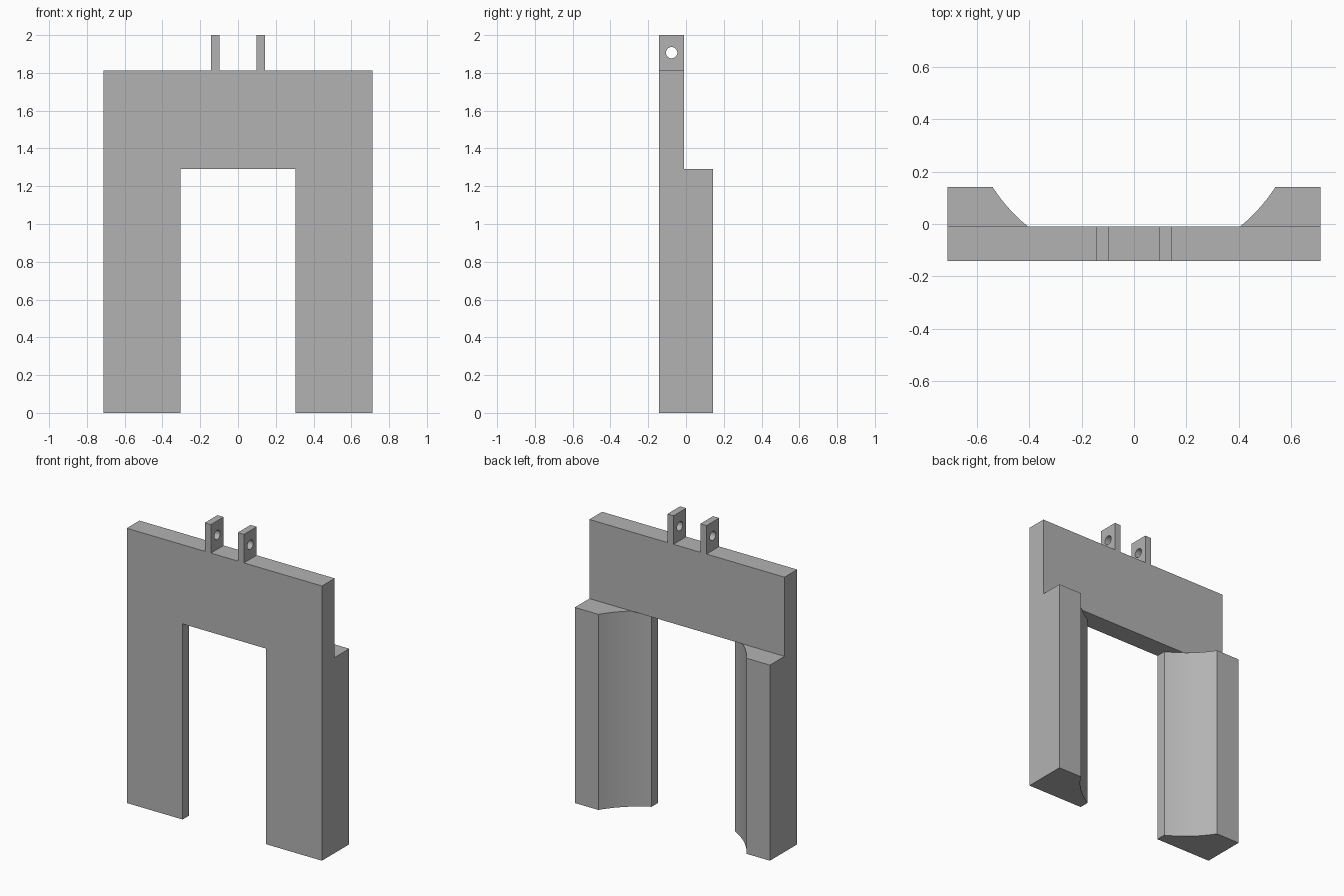
import bpy, bmesh, math
from mathutils import Matrix, Vector

cube = bpy.data.objects.get("Cube")
if cube:
    bpy.data.objects.remove(cube, do_unlink=True)

HALF_W, HALF_D = 0.712, 0.142      # outer half width and half depth
STEP_Y, STEP_Z = -0.01, 1.29       # back of the header, top of the legs
HEAD_Z, TOP_Z = 1.812, 2.0
INNER_X = 0.305                    # half width of the opening

grey = bpy.data.materials.new("plain grey")
grey.use_nodes = True
colour = (0.45, 0.45, 0.45, 1)
grey.diffuse_color = colour
grey.node_tree.nodes["Principled BSDF"].inputs["Base Color"].default_value = colour


def make_object(name, bm):
    bmesh.ops.recalc_face_normals(bm, faces=bm.faces)
    mesh = bpy.data.meshes.new(name)
    bm.to_mesh(mesh)
    bm.free()
    mesh.materials.append(grey)
    obj = bpy.data.objects.new(name, mesh)
    bpy.context.collection.objects.link(obj)
    return obj


def side_prism(name, profile, x0, x1):
    """Extrude a (y, z) profile along x."""
    bm = bmesh.new()
    face = bm.faces.new([bm.verts.new((x0, y, z)) for y, z in profile])
    grown = bmesh.ops.extrude_face_region(bm, geom=[face])["geom"]
    verts = [v for v in grown if isinstance(v, bmesh.types.BMVert)]
    bmesh.ops.translate(bm, verts=verts, vec=Vector((x1 - x0, 0, 0)))
    return make_object(name, bm)


def cylinder(name, centre, radius, depth, segments, axis="Z"):
    bm = bmesh.new()
    turn = Matrix.Rotation(math.pi / 2, 4, "Y") if axis == "X" else Matrix()
    bmesh.ops.create_cone(bm, cap_ends=True, segments=segments, radius1=radius,
                          radius2=radius, depth=depth,
                          matrix=Matrix.Translation(centre) @ turn)
    return make_object(name, bm)


def cut(obj, cutter):
    cutter.hide_render = True
    mod = obj.modifiers.new("cut", "BOOLEAN")
    mod.operation, mod.solver, mod.object = "DIFFERENCE", "EXACT", cutter
    bpy.ops.object.select_all(action="DESELECT")
    bpy.context.view_layer.objects.active = obj
    obj.select_set(True)
    bpy.ops.object.modifier_apply(modifier=mod.name)
    bpy.data.objects.remove(cutter, do_unlink=True)


def rect(y0, y1, z0, z1):
    return [(y0, z0), (y1, z0), (y1, z1), (y0, z1)]


# Arch body: stepped side profile, thin header over deeper legs
arch = side_prism("arch_body", [(-HALF_D, 0), (HALF_D, 0), (HALF_D, STEP_Z),
                                (STEP_Y, STEP_Z), (STEP_Y, HEAD_Z),
                                (-HALF_D, HEAD_Z)], -HALF_W, HALF_W)

# Opening between the legs, then the round hollow behind it
cut(arch, side_prism("opening_cutter", rect(-0.5, 0.5, -0.2, STEP_Z),
                     -INNER_X, INNER_X))
cut(arch, cylinder("hollow_cutter", (0, 0.488, STEP_Z - 0.75), 0.642, 1.5, 96))

# Hinge lugs with pin holes
for side, label in ((1, "left"), (-1, "right")):
    x0, x1 = sorted((side * 0.098, side * 0.143))
    lug = side_prism(label + "_lug", rect(-HALF_D, STEP_Y, HEAD_Z, TOP_Z), x0, x1)
    cut(lug, cylinder("pin_cutter", ((x0 + x1) / 2, -0.076, 1.907), 0.03, 0.2, 32, "X"))

# Smooth the curved walls, keep the corners sharp
bpy.ops.object.select_all(action="DESELECT")
for obj in bpy.context.collection.objects:
    if obj.type == "MESH" and grey.name in obj.data.materials:
        obj.select_set(True)
        bpy.context.view_layer.objects.active = obj
bpy.ops.object.shade_smooth_by_angle(angle=math.radians(20))
